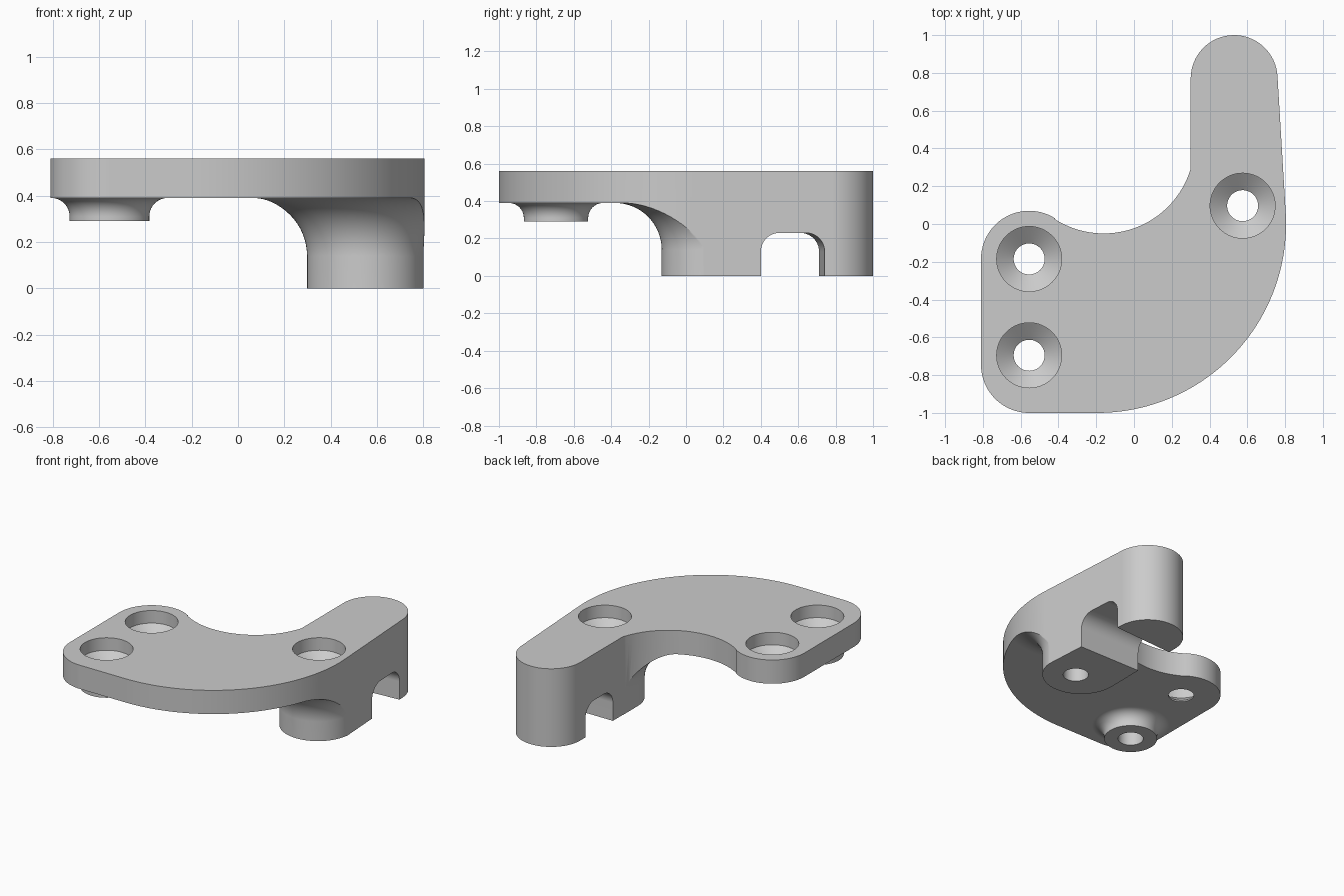
import bpy, bmesh
from math import sin, cos, radians, pi

cube = bpy.data.objects.get("Cube")
if cube:
    bpy.data.objects.remove(cube, do_unlink=True)

TOP, UNDER = 0.56, 0.39


def arc(cx, cy, r, a0, a1, n):
    """Points along an arc, angles in degrees."""
    steps = [radians(a0 + (a1 - a0) * i / n) for i in range(n + 1)]
    return [(cx + r * cos(a), cy + r * sin(a)) for a in steps]


def loft(name, rings):
    """Closed solid through a stack of equal-length rings."""
    bm = bmesh.new()
    loops = [[bm.verts.new(p) for p in ring] for ring in rings]
    n = len(loops[0])
    for low, high in zip(loops, loops[1:]):
        for i in range(n):
            j = (i + 1) % n
            bm.faces.new((low[i], low[j], high[j], high[i]))
    bm.faces.new(loops[0][::-1])
    bm.faces.new(loops[-1])
    bmesh.ops.recalc_face_normals(bm, faces=bm.faces)
    mesh = bpy.data.meshes.new(name)
    bm.to_mesh(mesh)
    bm.free()
    obj = bpy.data.objects.new(name, mesh)
    bpy.context.collection.objects.link(obj)
    return obj


def prism(name, outline, z0, z1):
    return loft(name, [[(x, y, z) for x, y in outline] for z in (z0, z1)])


def turned(name, cx, cy, profile, n=64):
    """Round solid from (radius, height) pairs."""
    return loft(name, [[(x, y, z) for x, y in arc(cx, cy, r, 0, 360 - 360 / n, n - 1)]
                       for r, z in profile])


def combine(target, tool, operation):
    tool.hide_render = True
    mod = target.modifiers.new(operation, 'BOOLEAN')
    mod.operation, mod.solver, mod.object = operation, 'EXACT', tool
    bpy.context.view_layer.objects.active = target
    bpy.ops.object.modifier_apply(modifier=mod.name)
    bpy.data.objects.remove(tool, do_unlink=True)


def flare(r, fillet, bottom, n):
    """Straight wall that sweeps outward into the underside."""
    steps = [pi / 2 * i / n for i in range(n + 1)]
    curve = [(r + fillet * (1 - cos(a)), UNDER - fillet + fillet * sin(a)) for a in steps]
    return [(r, bottom)] + curve + [(r + fillet, 0.7)]


# Curved bracket outline
outline = (arc(-0.195, 0, 1.0, -90, 3, 48)
           + arc(0.53, 0.77, 0.23, 3, 180, 32)
           + arc(-0.16, 0.43, 0.48, -16.6, -122.7, 32)
           + arc(-0.555, -0.185, 0.255, 57.3, 180, 24)
           + arc(-0.555, -0.745, 0.255, 180, 270, 20))
bracket = prism("bracket", outline, 0, TOP)

# Underside shape: slab, flared leg and small flared boss
square = [(-1.5, -1.5), (1.5, -1.5), (1.5, 1.5), (-1.5, 1.5)]
underside = prism("underside", square, UNDER, 0.9)
leg_rings = []
for r, z in flare(0.252, 0.25, -0.1, 16):
    ring = arc(0.55, 0.122, r, 180, 360, 40) + [(0.55 + r, 1.3), (0.55 - r, 1.3)]
    leg_rings.append([(x, y, z) for x, y in ring])
combine(underside, loft("leg", leg_rings), 'UNION')
combine(underside, turned("boss", -0.555, -0.695, flare(0.172, 0.08, 0.29, 10)), 'UNION')
combine(bracket, underside, 'INTERSECT')

# Rounded slot across the leg, slightly wider on the outer side
slot = ([(0.40, -0.1)] + arc(0.50, 0.13, 0.10, 180, 90, 10)
        + arc(0.635, 0.13, 0.10, 90, 0, 10) + [(0.735, -0.1)])
slot_rings = [[(x, y + (taper if y > 0.6 else 0), z) for y, z in slot]
              for x, taper in ((0.2, -0.03), (0.9, 0.015))]
combine(bracket, loft("slot", slot_rings), 'DIFFERENCE')

# Screw holes with recessed conical seats
hole = [(0.082, -0.1), (0.082, 0.40), (0.172, 0.47), (0.172, 0.7)]
for x, y in ((-0.555, -0.185), (-0.555, -0.695), (0.575, 0.097)):
    combine(bracket, turned("screw_hole", x, y, hole), 'DIFFERENCE')

# Plain grey finish
grey = bpy.data.materials.new("grey")
grey.use_nodes = True
colour = (0.6, 0.6, 0.6, 1)
grey.diffuse_color = colour
grey.node_tree.nodes["Principled BSDF"].inputs["Base Color"].default_value = colour
bracket.data.materials.clear()
bracket.data.materials.append(grey)
for face in bracket.data.polygons:
    face.material_index = 0

# Smooth curves, crisp edges
bpy.ops.object.select_all(action='DESELECT')
bracket.select_set(True)
bpy.context.view_layer.objects.active = bracket
bpy.ops.object.shade_smooth_by_angle(angle=radians(30))
weighted = bracket.modifiers.new("weighted_normals", 'WEIGHTED_NORMAL')
weighted.keep_sharp = True
